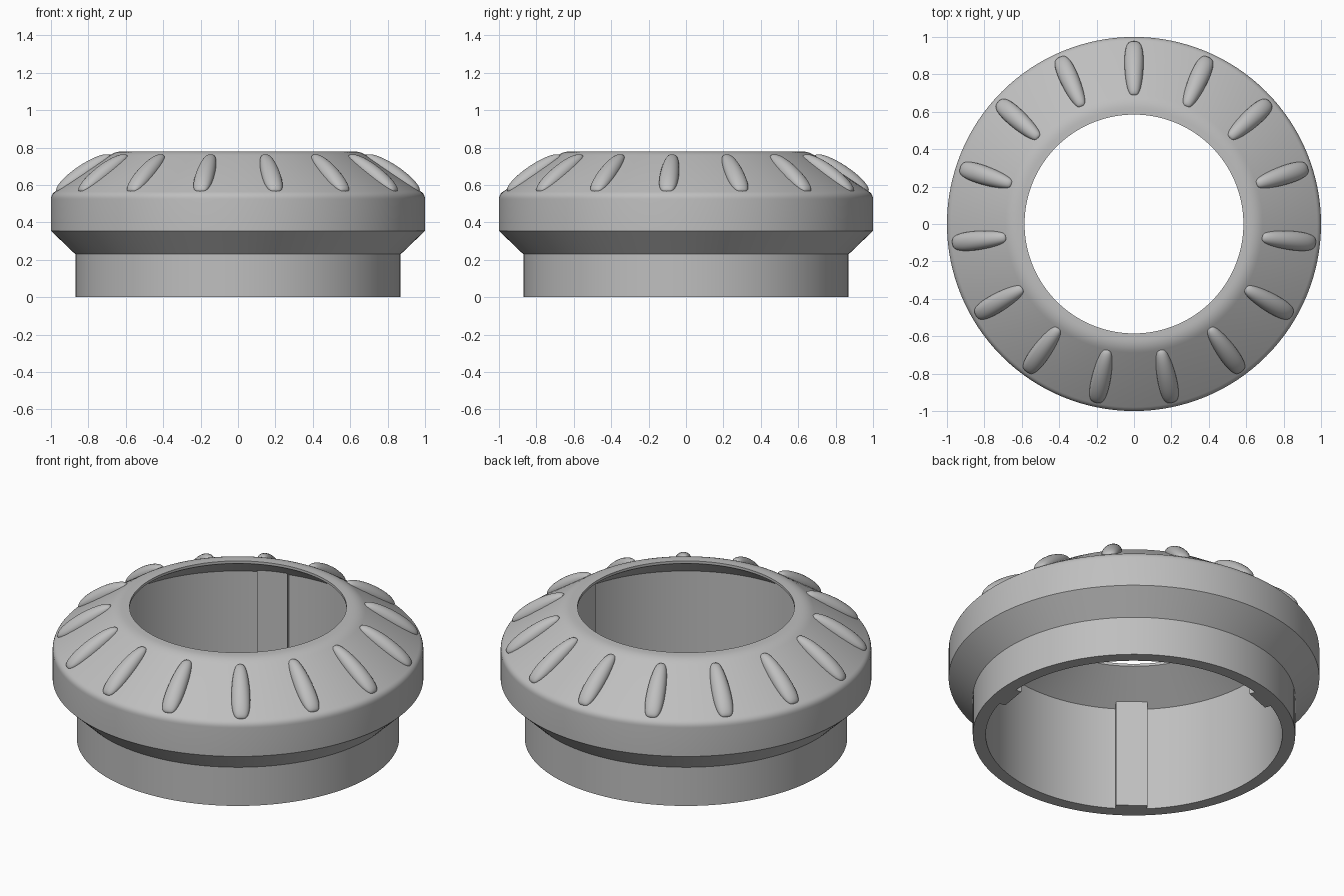
import bpy
import bmesh
from math import cos, sin, radians, pi, atan2, copysign
from mathutils import Matrix, Vector

SEGMENTS = 128

cube = bpy.data.objects.get("Cube")
if cube:
    bpy.data.objects.remove(cube, do_unlink=True)

grey = bpy.data.materials.new("plain_grey")
grey.use_nodes = True
grey.diffuse_color = (0.52, 0.52, 0.52, 1)
grey.node_tree.nodes["Principled BSDF"].inputs["Base Color"].default_value = (0.52, 0.52, 0.52, 1)


def add_object(name, bm, smooth=True):
    bmesh.ops.recalc_face_normals(bm, faces=bm.faces[:])
    mesh = bpy.data.meshes.new(name)
    bm.to_mesh(mesh)
    bm.free()
    mesh.materials.append(grey)
    obj = bpy.data.objects.new(name, mesh)
    bpy.context.collection.objects.link(obj)
    if smooth:
        bpy.ops.object.select_all(action="DESELECT")
        obj.select_set(True)
        bpy.context.view_layer.objects.active = obj
        bpy.ops.object.shade_smooth_by_angle(angle=radians(30))
    return obj


def rounded(before, corner, after, size, steps=5):
    """Points of a soft corner, as a quadratic curve."""
    a, b, c = Vector(before), Vector(corner), Vector(after)
    p = b + (a - b).normalized() * size
    q = b + (c - b).normalized() * size
    return [tuple(p * (1 - t) ** 2 + b * 2 * t * (1 - t) + q * t * t)
            for t in (i / steps for i in range(steps + 1))]


# Ring body: closed wall profile (radius, height) turned about z
shoulder, crown = (1.0, 0.55), (0.655, 0.78)
profile = [(0.80, 0), (0.87, 0), (0.87, 0.23), (1.0, 0.355)]
profile += rounded((1.0, 0.355), shoulder, crown, 0.025)
profile += rounded(shoulder, crown, (0.585, 0.78), 0.04)
profile += [(0.585, 0.78), (0.585, 0.765), (0.80, 0.62)]

bm = bmesh.new()
verts = [bm.verts.new((r, 0, z)) for r, z in profile]
edges = [bm.edges.new((verts[i - 1], verts[i])) for i in range(len(verts))]
bmesh.ops.spin(bm, geom=verts + edges, cent=(0, 0, 0), axis=(0, 0, 1),
               angle=2 * pi, steps=SEGMENTS, use_merge=False)
bmesh.ops.remove_doubles(bm, verts=bm.verts[:], dist=0.0001)
add_object("ring_body", bm)

# Grip ribs: blunt tapered pods lying on the sloping shoulder
slope = atan2(crown[1] - shoulder[1], shoulder[0] - crown[0])
middle = 0.832
height = shoulder[1] + (1 - middle) * (crown[1] - shoulder[1]) / (1 - crown[0])
for i in range(15):
    bm = bmesh.new()
    bmesh.ops.create_uvsphere(bm, u_segments=24, v_segments=20, radius=1)
    for v in bm.verts:
        x, y, u = v.co
        rho = max(1 - u * u, 0) ** 0.5
        blunt = rho ** -0.4 if rho > 0.01 else 1
        v.co = (0.172 * u, 0.05 * y * blunt * (1 + 0.16 * u), 0.045 * x)
    place = (Matrix.Rotation(radians(90 + 24 * i), 4, "Z")
             @ Matrix.Translation((middle, 0, height))
             @ Matrix.Rotation(slope, 4, "Y"))
    bmesh.ops.transform(bm, matrix=place, verts=bm.verts[:])
    add_object(f"grip_rib_{i + 1}", bm)

# Inner keys: three flat bars up the bore
for i in range(3):
    bm = bmesh.new()
    bmesh.ops.create_cube(bm, size=1)
    place = (Matrix.Rotation(radians(111 + 120 * i), 4, "Z")
             @ Matrix.Translation((0.79, 0, 0.328))
             @ Matrix.Diagonal((0.06, 0.17, 0.656, 1)))
    bmesh.ops.transform(bm, matrix=place, verts=bm.verts[:])
    add_object(f"inner_key_{i + 1}", bm, smooth=False)
